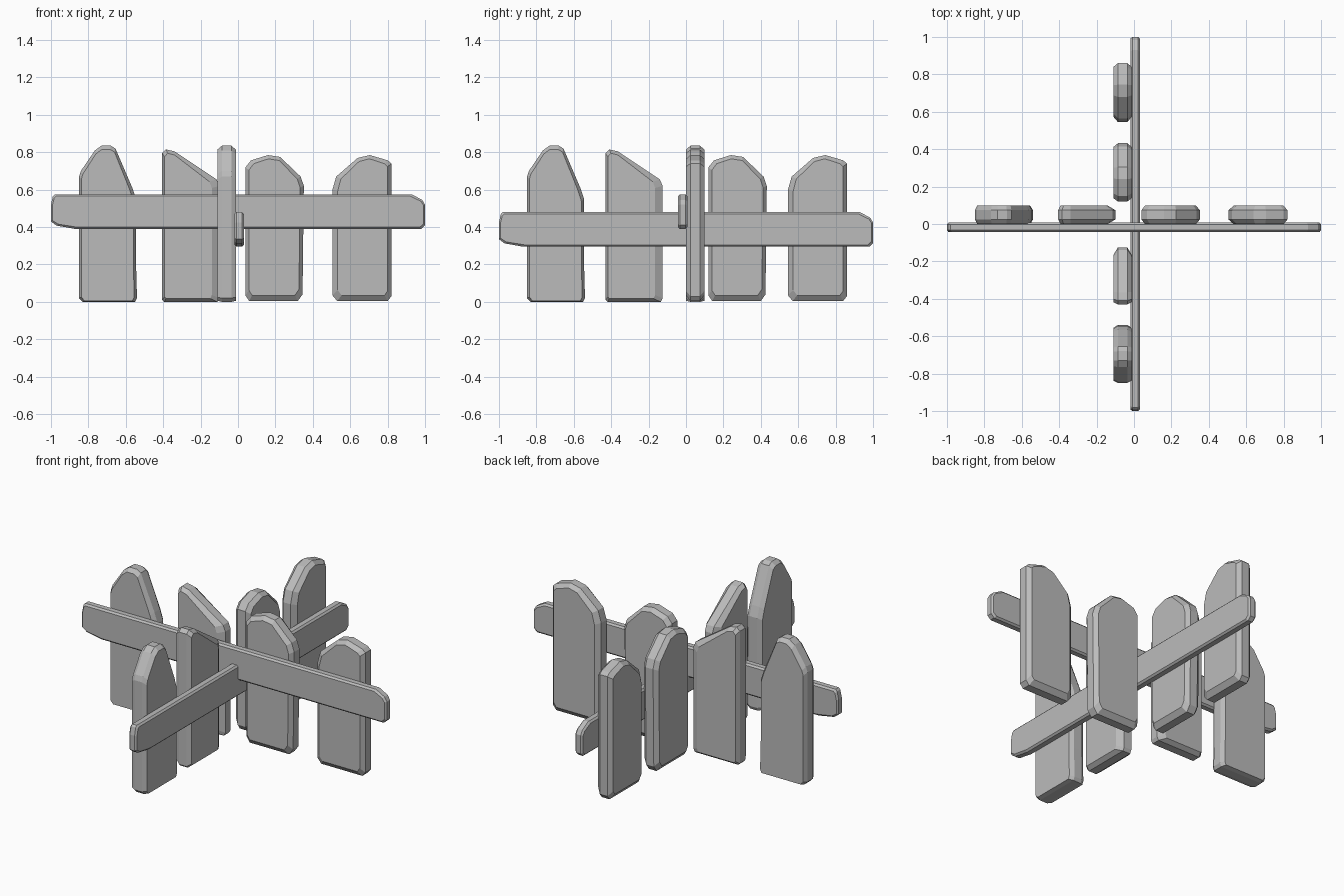
import bpy, bmesh, math

cube = bpy.data.objects.get("Cube")
if cube:
    bpy.data.objects.remove(cube, do_unlink=True)

wood = bpy.data.materials.new("plain grey")
wood.use_nodes = True
grey = (0.5, 0.5, 0.5, 1)
wood.diffuse_color = grey
wood.node_tree.nodes["Principled BSDF"].inputs["Base Color"].default_value = grey


def plank(name, outline, front, back, chamfer, insets):
    """Plank with a chamfered front and back; insets are left, right, bottom, top."""
    left, right, bottom, top = insets
    xs, zs = zip(*outline)
    x0, x1, z0, z1 = min(xs), max(xs), min(zs), max(zs)

    def shrink(x, z):
        u, v = (x - x0) / (x1 - x0), (z - z0) / (z1 - z0)
        return x + left * (1 - u) - right * u, z + bottom * (1 - v) - top * v

    cap = [shrink(x, z) for x, z in outline]
    bm = bmesh.new()
    rings = []
    for y, points in ((front, cap), (front + chamfer, outline),
                      (back - chamfer, outline), (back, cap)):
        rings.append([bm.verts.new((x, y, z)) for x, z in points])
    n = len(outline)
    for a, b in zip(rings, rings[1:]):
        for i in range(n):
            j = (i + 1) % n
            bm.faces.new((a[i], a[j], b[j], b[i]))
    bm.faces.new(rings[0])
    bm.faces.new(rings[-1])
    bmesh.ops.recalc_face_normals(bm, faces=bm.faces[:])
    mesh = bpy.data.meshes.new(name)
    bm.to_mesh(mesh)
    bm.free()
    mesh.materials.append(wood)
    obj = bpy.data.objects.new(name, mesh)
    bpy.context.collection.objects.link(obj)
    return obj


# Picket outlines (x, z) with their chamfer insets
PICKETS = {
    "pointed_picket": ([(-.85, .02), (-.83, 0), (-.55, 0), (-.54, .02), (-.545, .2),
                        (-.545, .55), (-.565, .61), (-.655, .82), (-.68, .835),
                        (-.73, .835), (-.765, .81), (-.84, .7), (-.85, .67)],
                       (.012, .015, .006, .02)),
    "slanted_picket": ([(-.405, .01), (-.395, 0), (-.11, 0), (-.1, .02), (-.1, .62),
                        (-.115, .655), (-.34, .805), (-.385, .815), (-.405, .795)],
                       (.012, .04, .018, .02)),
    "rounded_picket": ([(.04, .035), (.06, .005), (.32, .005), (.345, .04), (.352, .62),
                        (.335, .67), (.225, .775), (.16, .785), (.07, .757), (.04, .72)],
                       (.018, .02, .03, .02)),
    "shouldered_picket": ([(.505, .035), (.53, .005), (.8, .005), (.82, .03), (.82, .74),
                           (.8, .757), (.705, .785), (.64, .77), (.525, .67), (.505, .6)],
                          (.028, .02, .03, .02)),
}
RAIL = [(-1, .43), (-.97, .408), (-.87, .39), (.98, .39), (1, .41), (1, .52),
        (.985, .545), (.93, .575), (-.98, .575), (-.99, .565), (-1, .52)]


def fence(label, shifts, rail_drop, offset, angle):
    parts = []
    for (name, (outline, insets)), shift in zip(PICKETS.items(), shifts):
        moved = [(x + shift, z) for x, z in outline]
        parts.append(plank(f"{label}_{name}", moved, 0, .098, .024, insets))
    lowered = [(x, z - rail_drop) for x, z in RAIL]
    parts.append(plank(f"{label}_rail", lowered, -.043, .007, .01, (.008, .008, .01, .01)))
    # Turn the whole fence about the vertical axis
    for obj in parts:
        obj.rotation_euler.z = angle
        obj.location = (-offset * math.sin(angle), offset * math.cos(angle), 0)


# Two fences crossing at the centre
fence("cross", (0, 0, 0, 0), 0, 0, 0)
fence("lengthwise", (0, -.025, .08, .04), .095, .012, math.pi / 2)
